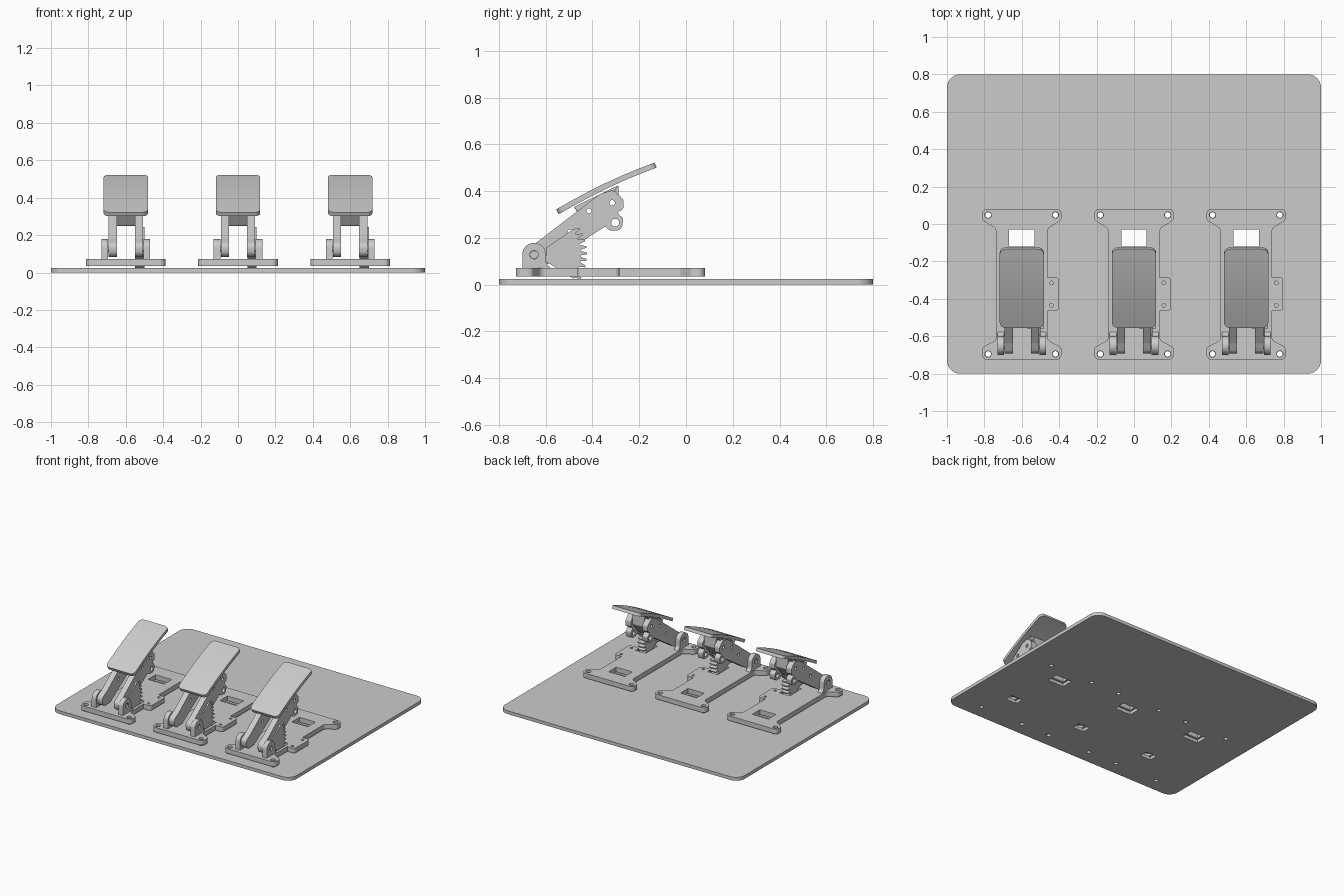
import bpy, bmesh, math
from mathutils import Vector

cube = bpy.data.objects.get("Cube")
if cube:
    bpy.data.objects.remove(cube, do_unlink=True)

grey = bpy.data.materials.new("plain grey")
grey.use_nodes = True
colour = (0.6, 0.6, 0.6, 1)
grey.diffuse_color = colour
grey.node_tree.nodes["Principled BSDF"].inputs["Base Color"].default_value = colour


def fillet(points, steps=6):
    """Round every corner (u, v, radius) of a closed outline."""
    out = []
    for i, (u, v, r) in enumerate(points):
        p = Vector((u, v))
        if r == 0:
            out.append(p)
            continue
        a = Vector(points[i - 1][:2]) - p
        b = Vector(points[(i + 1) % len(points)][:2]) - p
        half = a.angle(b) / 2
        cut = min(r / math.tan(half), a.length * 0.49, b.length * 0.49)
        r = cut * math.tan(half)
        centre = p + (a.normalized() + b.normalized()).normalized() * (r / math.sin(half))
        start = p + a.normalized() * cut - centre
        end = p + b.normalized() * cut - centre
        for k in range(steps + 1):
            out.append(centre + start.lerp(end, k / steps).normalized() * r)
    return out


def circle(u, v, r, n=20):
    return [Vector((u + r * math.cos(math.tau * k / n), v + r * math.sin(math.tau * k / n)))
            for k in range(n)]


def box(u0, u1, v0, v1):
    return [Vector(p) for p in ((u0, v0), (u1, v0), (u1, v1), (u0, v1))]


def finish(name, bm):
    bmesh.ops.recalc_face_normals(bm, faces=bm.faces)
    mesh = bpy.data.meshes.new(name)
    bm.to_mesh(mesh)
    bm.free()
    obj = bpy.data.objects.new(name, mesh)
    bpy.context.collection.objects.link(obj)
    mesh.materials.append(grey)
    bpy.ops.object.select_all(action='DESELECT')
    obj.select_set(True)
    bpy.context.view_layer.objects.active = obj
    bpy.ops.object.shade_smooth_by_angle(angle=math.radians(30))
    return obj


def slab(name, loops, lo, hi, sideways=False, shift=0):
    """Extrude an outline with holes along z, or along x when sideways."""
    curve = bpy.data.curves.new(name, 'CURVE')
    curve.dimensions = '2D'
    curve.fill_mode = 'BOTH'
    curve.extrude = (hi - lo) / 2
    for loop in loops:
        spline = curve.splines.new('POLY')
        spline.points.add(len(loop) - 1)
        spline.use_cyclic_u = True
        for point, p in zip(spline.points, loop):
            point.co = (p.x, p.y, 0, 1)
    temp = bpy.data.objects.new(name + " outline", curve)
    bpy.context.collection.objects.link(temp)
    graph = bpy.context.evaluated_depsgraph_get()
    mesh = bpy.data.meshes.new_from_object(temp.evaluated_get(graph))
    bm = bmesh.new()
    bm.from_mesh(mesh)
    bpy.data.objects.remove(temp)
    bpy.data.curves.remove(curve)
    bpy.data.meshes.remove(mesh)
    bmesh.ops.remove_doubles(bm, verts=bm.verts, dist=0.0001)
    for v in bm.verts:
        u, w, h = v.co.x, v.co.y, v.co.z + (lo + hi) / 2
        v.co = (h + shift, u, w) if sideways else (u + shift, w, h)
    return finish(name, bm)


def pad(shift):
    """Gently arched foot pad with rounded corners."""
    top, bottom = [], []
    for k in range(7):
        t = k / 6
        arch = 0.012 * 4 * t * (1 - t)
        top.append((-0.555 + 0.42 * t, 0.322 + 0.2 * t + arch))
        bottom.append((-0.545 + 0.42 * t, 0.301 + 0.2 * t + arch))
    bm = bmesh.new()
    face = bm.faces.new([bm.verts.new((shift - 0.118, y, z)) for y, z in top + bottom[::-1]])
    new = bmesh.ops.extrude_face_region(bm, geom=[face])["geom"]
    bmesh.ops.translate(bm, vec=(0.236, 0, 0),
                        verts=[g for g in new if isinstance(g, bmesh.types.BMVert)])
    corners = [e for e in bm.edges if e.calc_length() < 0.03]
    bmesh.ops.bevel(bm, geom=corners, offset=0.03, segments=6, profile=0.5, affect='EDGES')
    return finish("foot_pad", bm)


PIVOT = (-0.65, 0.128)
CENTRES = (-0.6, 0, 0.6)
BOLTS = [(sx * 0.18, y) for sx in (-1, 1) for y in (0.048, -0.695)]

# Floor board with bolt holes, windows and gear slots
loops = [fillet([(-1, -0.8, 0.07), (1, -0.8, 0.07), (1, 0.8, 0.07), (-1, 0.8, 0.07)])]
for c in CENTRES:
    loops += [circle(c + x, y, 0.015) for x, y in BOLTS]
    loops += [box(c - 0.067, c + 0.067, -0.12, -0.03), box(c + 0.03, c + 0.12, -0.505, -0.44)]
slab("floor_board", loops, 0, 0.025)

# Mounting plate outline: eared ends, with a sensor tab on one side
back = [(0.213, 0.081, 0.032), (0.213, 0.022, 0.028), (0.137, -0.025, 0.03)]
front = [(0.137, -0.62, 0.03), (0.213, -0.66, 0.028), (0.213, -0.727, 0.032)]
tab = [(0.137, -0.285, 0), (0.197, -0.285, 0.018), (0.197, -0.465, 0.018), (0.137, -0.465, 0)]
left = [(-x, y, r) for x, y, r in reversed(back + front)]
plate = [fillet(back + tab + front + left), box(-0.067, 0.067, -0.12, -0.03),
         box(0.03, 0.115, -0.56, -0.42)]
plate += [circle(x, y, 0.017) for x, y in BOLTS]
plate += [circle(0.16, y, 0.01) for y in (-0.315, -0.435)]

# Pivot bracket cheek
bracket = [fillet([(-0.70, 0.06, 0), (-0.70, 0.178, 0.048), (-0.603, 0.178, 0.048),
                   (-0.598, 0.09, 0.025), (-0.565, 0.06, 0)]), circle(*PIVOT, 0.018)]

# Lever arm with a hooked lobe at the upper end
arm = [fillet([(-0.685, 0.082, 0.035), (-0.695, 0.15, 0.035), (-0.637, 0.182, 0.03),
               (-0.367, 0.389, 0.03), (-0.31, 0.405, 0.02), (-0.268, 0.365, 0.02),
               (-0.268, 0.322, 0.015), (-0.30, 0.308, 0.012), (-0.268, 0.285, 0.02),
               (-0.275, 0.232, 0.025), (-0.33, 0.232, 0.025), (-0.345, 0.25, 0.01),
               (-0.59, 0.088, 0.02)])]
upper_holes = [circle(-0.415, 0.316, 0.011), circle(-0.316, 0.35, 0.012)]
arm += upper_holes + [circle(-0.496, 0.226, 0.011), circle(-0.303, 0.265, 0.017)]

# Block joining the arms beneath the pad
block = [fillet([(-0.48, 0.332, 0), (-0.29, 0.425, 0), (-0.285, 0.34, 0.01),
                 (-0.36, 0.25, 0.01), (-0.42, 0.25, 0.01)])] + upper_holes
wedge = [[Vector(p) for p in ((-0.48, 0.332), (-0.29, 0.425), (-0.31, 0.39), (-0.37, 0.38),
                              (-0.46, 0.31))]]

# Toothed sector turning about the pivot
sector = [(0.06, 30), (0.06, -30)]
teeth = 9
for k in range(teeth):
    a = -31 + 64 * k / teeth
    sector += [(0.2, a), (0.2, a + 1.8), (0.226, a + 3), (0.226, a + 5)]
sector.append((0.2, 33))
gear = [[Vector((PIVOT[0] + r * math.cos(math.radians(a)),
                 PIVOT[1] + r * math.sin(math.radians(a)))) for r, a in sector]]

for c in CENTRES:
    slab("mounting_plate", plate, 0.036, 0.072, shift=c)
    for side, lo in (("right", -1), ("left", 1)):
        slab(side + "_bracket", bracket, *sorted((lo * 0.094, lo * 0.13)), True, c)
        slab(side + "_arm", arm, *sorted((lo * 0.048, lo * 0.092)), True, c)
        slab(side + "_pivot_pin", [circle(*PIVOT, 0.0175)],
             *sorted((lo * 0.06, lo * 0.12)), True, c)
    slab("gear_sector", gear, 0.05, 0.1, True, c)
    slab("pad_block", block, -0.05, 0.05, True, c)
    slab("pad_wedge", wedge, -0.075, 0.075, True, c)
    pad(c)
